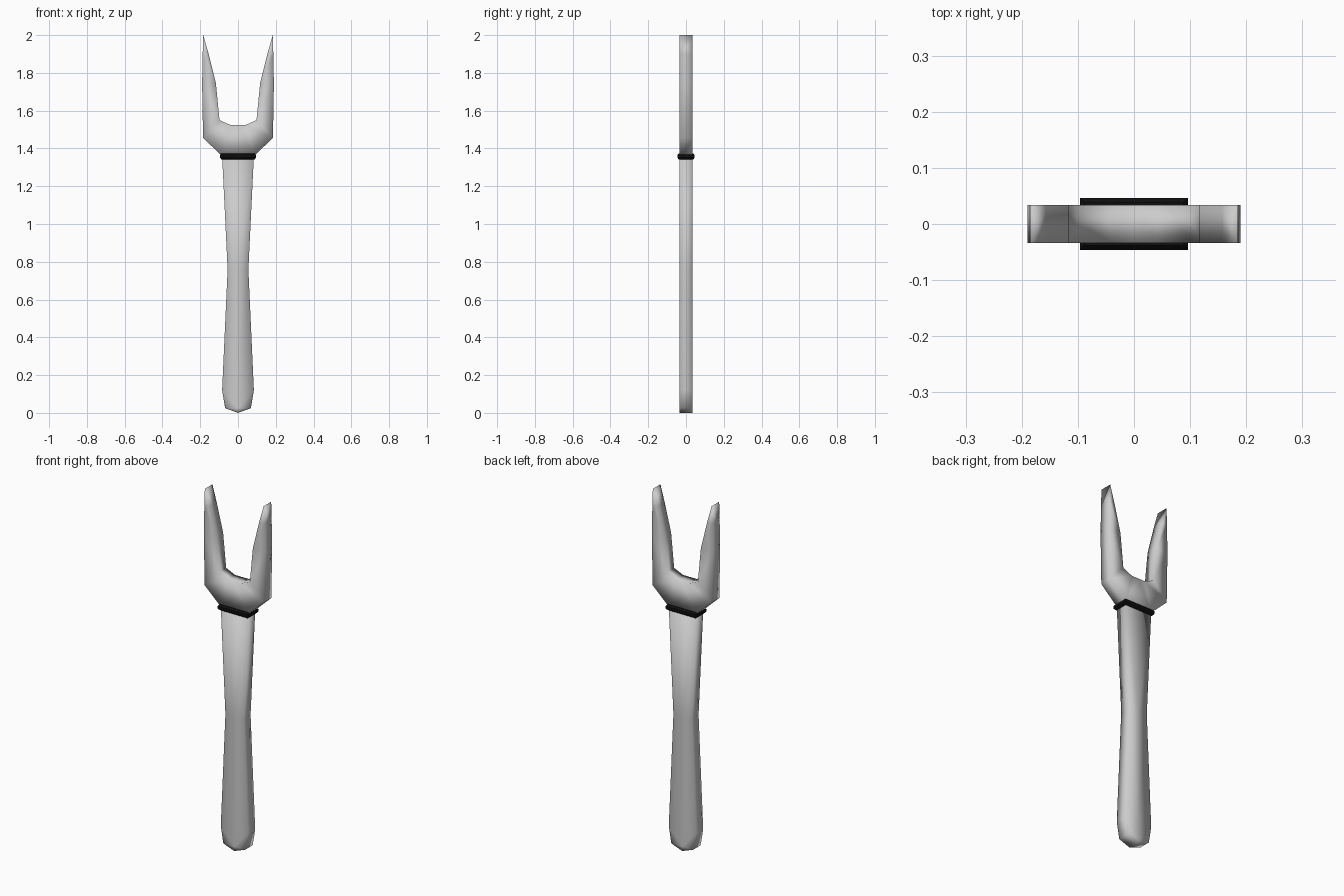
import bpy, bmesh

if "Cube" in bpy.data.objects:
    bpy.data.objects.remove(bpy.data.objects["Cube"])

HALF_T = 0.034  # half thickness of the flat body


def finish(obj_name, bm, mirror=False):
    bmesh.ops.remove_doubles(bm, verts=bm.verts, dist=1e-4)
    bmesh.ops.recalc_face_normals(bm, faces=bm.faces)
    me = bpy.data.meshes.new(obj_name)
    bm.to_mesh(me)
    bm.free()
    ob = bpy.data.objects.new(obj_name, me)
    bpy.context.collection.objects.link(ob)
    if mirror:
        mod = ob.modifiers.new("mirror", 'MIRROR')
        mod.use_clip = True
    return ob


def half_slab(name, inner, outer):
    """Strip of faces between two paths, given thickness and mirrored over x."""
    bm = bmesh.new()
    a = [bm.verts.new((x, -HALF_T, z)) for x, z in inner]
    b = [bm.verts.new((x, -HALF_T, z)) for x, z in outer]
    for i in range(len(a) - 1):
        bm.faces.new((a[i], b[i], b[i + 1], a[i + 1]))
    bmesh.ops.remove_doubles(bm, verts=bm.verts, dist=1e-4)
    ext = bmesh.ops.extrude_face_region(bm, geom=bm.faces[:], use_keep_orig=True)
    moved = [g for g in ext["geom"] if isinstance(g, bmesh.types.BMVert)]
    bmesh.ops.translate(bm, verts=moved, vec=(0, 2 * HALF_T, 0))
    # open the mirror plane
    seam = [f for f in bm.faces if all(abs(v.co.x) < 1e-5 for v in f.verts)]
    bmesh.ops.delete(bm, geom=seam, context='FACES')
    for f in bm.faces:
        f.smooth = True
    return finish(name, bm, mirror=True)


# waisted handle with rounded butt
handle_edge = [(0, 0), (0.068, 0.025), (0.084, 0.12), (0.055, 0.76), (0.084, 1.36)]
half_slab("handle", [(0, z) for x, z in handle_edge], handle_edge)

# two-pronged fork head
half_slab("fork_head",
          [(0, 1.525), (0.042, 1.525), (0.098, 1.55), (0.117, 1.745), (0.157, 1.905), (0.184, 2.0)],
          [(0, 1.36), (0.084, 1.36), (0.185, 1.455), (0.19, 1.74), (0.187, 1.9), (0.184, 2.0)])

# black collar with chamfered edges
bm = bmesh.new()
rings = []
for hx, hy, z in [(0.088, 0.038, 1.342), (0.096, 0.046, 1.351),
                  (0.096, 0.046, 1.365), (0.088, 0.038, 1.374)]:
    rings.append([bm.verts.new((sx * hx, sy * hy, z))
                  for sx, sy in ((-1, -1), (1, -1), (1, 1), (-1, 1))])
for lo, hi in zip(rings, rings[1:]):
    for i in range(4):
        j = (i + 1) % 4
        bm.faces.new((lo[i], lo[j], hi[j], hi[i]))
bm.faces.new(rings[0])
bm.faces.new(rings[-1])
collar = finish("collar", bm)
black = bpy.data.materials.new("black")
black.diffuse_color = (0.005, 0.005, 0.005, 1)
black.use_nodes = True
black.node_tree.nodes["Principled BSDF"].inputs["Base Color"].default_value = black.diffuse_color
collar.data.materials.append(black)
